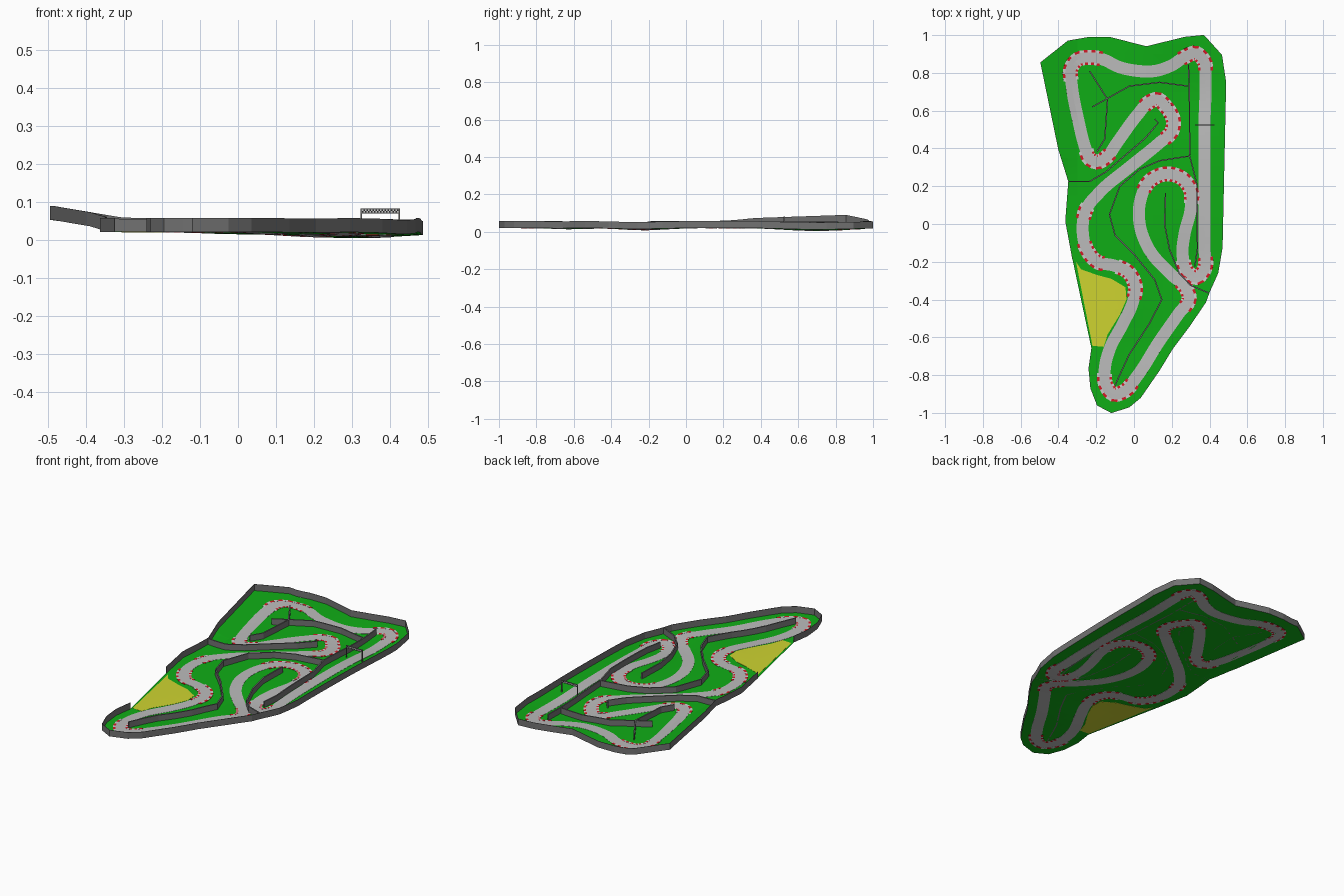
import bpy, bmesh, math
from mathutils import Vector

if "Cube" in bpy.data.objects:
    bpy.data.objects.remove(bpy.data.objects["Cube"])


def material(name, r, g, b):
    m = bpy.data.materials.new(name)
    m.diffuse_color = (r, g, b, 1)
    m.use_nodes = True
    m.node_tree.nodes["Principled BSDF"].inputs["Base Color"].default_value = m.diffuse_color
    return m


GRASS = material("grass_green", 0.005, 0.42, 0.008)
ROAD = material("asphalt", 0.5, 0.5, 0.5)
SAND = material("sand_yellow", 0.62, 0.66, 0.03)
RED = material("kerb_red", 0.65, 0.01, 0.02)
WHITE = material("kerb_white", 0.75, 0.75, 0.75)
WALL = material("wall_grey", 0.17, 0.17, 0.17)
BLACK = material("banner_black", 0.02, 0.02, 0.02)


def clamp(v):
    return max(0.0, min(1.0, v))


def ground(x, y):
    """Height of the rolling ground."""
    def dip(cx, cy, s, d):
        return d * math.exp(-((x - cx) ** 2 + (y - cy) ** 2) / (2 * s * s))
    bank = 0.032 * clamp((-x - 0.3) / 0.19) * clamp((y - 0.15) / 0.2)
    return (0.021 + bank - dip(0.3, 0.7, 0.16, 0.016)
            - dip(0.3, -0.22, 0.12, 0.011) - dip(0.05, -0.6, 0.1, 0.007))


def add_mesh(name, verts, faces, mats, slots=None, thick=0):
    me = bpy.data.meshes.new(name)
    me.from_pydata(verts, [], faces)
    for m in mats:
        me.materials.append(m)
    for p, s in zip(me.polygons, slots or []):
        p.material_index = s
    ob = bpy.data.objects.new(name, me)
    bpy.context.collection.objects.link(ob)
    if thick:
        mod = ob.modifiers.new("thickness", 'SOLIDIFY')
        mod.thickness, mod.offset = thick, 0
    return ob


def densify(pts, step=0.04):
    out = []
    for a, b in zip(pts, pts[1:]):
        a, b = Vector(a), Vector(b)
        n = max(1, math.ceil((b - a).length / step))
        out += [a.lerp(b, i / n) for i in range(n)]
    return out + [Vector(pts[-1])]


def sheet(name, outline, mat, thick=0):
    """Flat outline, cut into a grid and draped on the ground."""
    bm = bmesh.new()
    f = bm.faces.new([bm.verts.new((p[0], p[1], 0)) for p in outline])
    f.normal_update()
    if f.normal.z < 0:
        f.normal_flip()
    bmesh.ops.triangulate(bm, faces=bm.faces[:])
    for axis in ((1, 0, 0), (0, 1, 0)):
        for i in range(-20, 21):
            bmesh.ops.bisect_plane(bm, geom=bm.verts[:] + bm.edges[:] + bm.faces[:],
                                   plane_co=Vector(axis) * i * 0.05, plane_no=axis)
    for v in bm.verts:
        v.co.z = ground(v.co.x, v.co.y)
    ob = add_mesh(name, [], [], [mat], thick=thick)
    bm.to_mesh(ob.data)
    bm.free()


def wall(name, pts, height, thick):
    pts = densify(pts)
    verts = [(p.x, p.y, ground(p.x, p.y) + h) for p in pts for h in (0, height)]
    faces = [(2 * i, 2 * i + 2, 2 * i + 3, 2 * i + 1) for i in range(len(pts) - 1)]
    add_mesh(name, verts, faces, [WALL], thick=thick)


def box(name, centre, size, mat):
    bpy.ops.mesh.primitive_cube_add(size=1, location=centre)
    ob = bpy.context.object
    ob.name, ob.scale = name, size
    ob.data.materials.append(mat)


# Grass plate; the outline runs clockwise from one end of the wall gap to the other
outline = [(-.325, -.19), (-.363, .015), (-.347, .225), (-.40, .395), (-.495, .855),
           (-.35, .97), (-.235, .99), (-.13, .99), (.065, .94), (.27, .99), (.37, 1.0),
           (.465, .895), (.487, .75), (.468, -.125), (.445, -.26), (.40, -.36),
           (.38, -.415), (.295, -.54), (.205, -.66), (.135, -.775), (.035, -.92),
           (-.025, -.97), (-.12, -1.0), (-.195, -.96), (-.23, -.87), (-.24, -.765),
           (-.225, -.66)]
sheet("grass", densify(outline), GRASS)
wall("outer_wall", outline, 0.037, 0.002)

# Sand trap
sheet("sand_trap", [(-.307, -.2), (-.28, -.24), (-.195, -.27), (-.12, -.29), (-.045, -.335),
                    (-.04, -.4), (-.075, -.48), (-.14, -.585), (-.16, -.65), (-.22, -.645)],
      SAND, 0.0016)

# Track centreline, smoothed and resampled at even steps
track = [(.373, .525), (.378, .79), (.373, .86), (.325, .905), (.27, .885), (.2, .84),
         (.11, .81), (0, .813), (-.09, .835), (-.155, .868), (-.235, .882), (-.3, .87),
         (-.335, .82), (-.33, .74), (-.295, .55), (-.255, .395), (-.235, .345),
         (-.195, .328), (-.145, .355), (-.09, .43), (.02, .58), (.08, .645), (.125, .66),
         (.165, .625), (.208, .55), (.2, .49), (.135, .43), (-.025, .3), (-.18, .17),
         (-.255, .075), (-.272, -.03), (-.25, -.135), (-.195, -.2), (-.105, -.22),
         (-.03, -.255), (.007, -.33), (-.005, -.41), (-.06, -.53), (-.13, -.665),
         (-.155, -.77), (-.15, -.85), (-.108, -.902), (-.05, -.885), (.013, -.81),
         (.135, -.62), (.24, -.47), (.293, -.395), (.275, -.34), (.2, -.27), (.08, -.135),
         (.03, 0), (.035, .13), (.08, .225), (.167, .265), (.25, .245), (.3, .18),
         (.3, .08), (.267, -.055), (.257, -.16), (.28, -.25), (.33, -.285), (.373, -.24),
         (.373, -.13), (.373, .2)]
P = [Vector(p) for p in track]
fine = []
for i in range(len(P)):
    a, b, c, d = (P[(i + k) % len(P)] for k in (-1, 0, 1, 2))
    # centripetal-like tangents keep long straights from bulging
    ab, bc, cd = (b - a).length, (c - b).length, (d - c).length
    tb = ((b - a) / ab * bc + (c - b) / bc * ab) / (ab + bc) * bc
    tc = ((c - b) / bc * cd + (d - c) / cd * bc) / (bc + cd) * bc
    for k in range(12):
        t = k / 12
        fine.append(b * (2 * t**3 - 3 * t**2 + 1) + tb * (t**3 - 2 * t**2 + t)
                    + c * (3 * t**2 - 2 * t**3) + tc * (t**3 - t**2))
fine.append(fine[0])
total = sum((q - p).length for p, q in zip(fine, fine[1:]))
N = 2 * round(total / 0.036)
line, run, goal = [], 0, 0
for p, q in zip(fine, fine[1:]):
    seg = (q - p).length
    while len(line) < N and goal <= run + seg:
        line.append(p.lerp(q, (goal - run) / seg))
        goal += total / N
    run += seg
tang = [(line[(i + 1) % N] - line[i - 1]).normalized() for i in range(N)]


def at(i, off):
    i %= N
    x, y = line[i].x - tang[i].y * off, line[i].y + tang[i].x * off
    return (x, y, ground(x, y))


# Road strip
verts = [at(i, o) for i in range(N) for o in (0.032, 0, -0.032)]
faces = [(3 * i + s, 3 * i + s + 1, 3 * j + s + 1, 3 * j + s)
         for i in range(N) for j in [(i + 1) % N] for s in (0, 1)]
add_mesh("road", verts, faces, [ROAD], thick=0.002)

# Striped kerbs on both sides of every bend
verts, faces, slots = [], [], []
for i in range(N):
    if tang[(i - 3) % N].angle(tang[(i + 3) % N]) < 0.45:
        continue
    for a, b in ((0.040, 0.027), (-0.027, -0.040)):
        n = len(verts)
        verts += [at(i, a), at(i, b), at(i + 1, b), at(i + 1, a)]
        faces.append((n, n + 1, n + 2, n + 3))
        slots.append(i % 2)
add_mesh("kerbs", verts, faces, [RED, WHITE], slots, 0.0032)

# Inner walls
inner = {
    "infield_wall": [(-.347, .225), (-.235, .225), (-.15, .275), (.06, .455), (.128, .535),
                     (.11, .555)],
    "upper_branch_wall": [(-.235, .81), (-.14, .66), (-.155, .45), (-.195, .385)],
    "upper_cross_wall": [(-.22, .62), (-.025, .73), (.135, .75), (.285, .73)],
    "long_wall": [(.288, .845), (.293, .71), (.295, .36), (.135, .335), (.03, .29),
                  (-.075, .2), (-.13, .05), (-.1, -.06), (0, -.16), (.11, -.295),
                  (.147, -.4), (.08, -.53), (-.025, -.69), (-.085, -.82), (-.1, -.855)],
    "straight_wall": [(.295, .36), (.333, .21), (.336, -.13), (.322, -.225)],
    "loop_wall": [(.167, .165), (.162, 0), (.188, -.135), (.24, -.262), (.3, -.325),
                  (.395, -.365)],
}
for name, pts in inner.items():
    wall(name, pts, 0.034, 0.007)

# Start gate with a chequered banner
gx, gy, top = 0.375, 0.525, 0.083
for side, x in (("left", gx - 0.05), ("right", gx + 0.05)):
    base = ground(x, gy)
    box(f"gate_post_{side}", (x, gy, (base + top) / 2), (0.004, 0.006, top - base), WALL)
for side, z in (("lower", 0.0705), ("upper", 0.0815)):
    box(f"gate_beam_{side}", (gx, gy, z), (0.1, 0.005, 0.0025), WALL)
verts, faces, slots = [], [], []
for c in range(24):
    for r in range(2):
        x, z, n = gx - 0.048 + c * 0.004, 0.0715 + r * 0.0045, len(verts)
        verts += [(x, gy, z), (x + 0.004, gy, z), (x + 0.004, gy, z + 0.0045), (x, gy, z + 0.0045)]
        faces.append((n, n + 1, n + 2, n + 3))
        slots.append((c + r) % 2)
add_mesh("gate_banner", verts, faces, [BLACK, WHITE], slots, 0.004)
